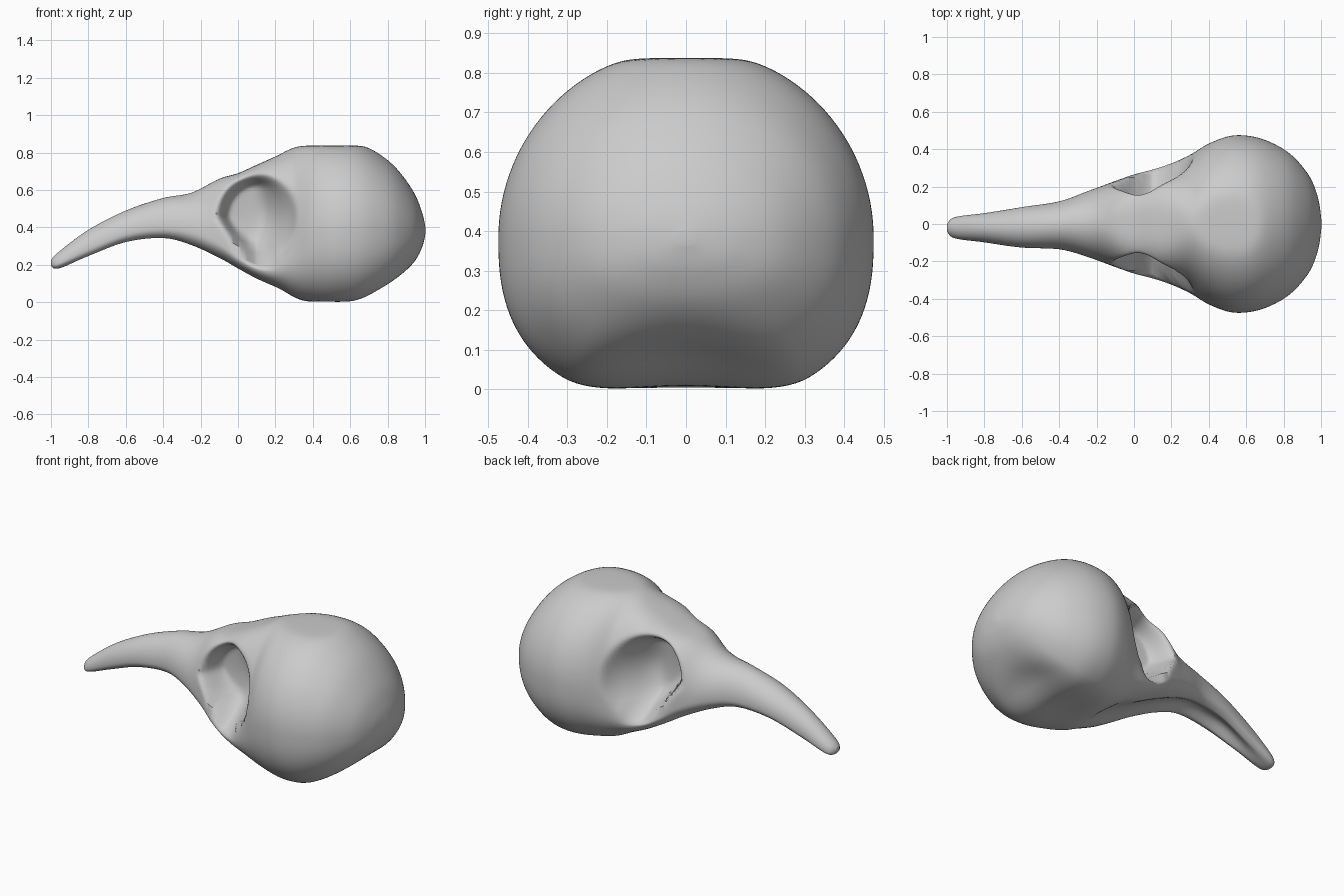
import bpy, bmesh, math
from mathutils import Vector

cube = bpy.data.objects.get("Cube")
if cube:
    bpy.data.objects.remove(cube, do_unlink=True)

bone = bpy.data.materials.new("bone grey")
bone.use_nodes = True
colour = (0.6, 0.6, 0.6, 1)
bone.diffuse_color = colour
bone.node_tree.nodes["Principled BSDF"].inputs["Base Color"].default_value = colour

# Cross-sections from beak tip to back of head:
# x, top, bottom, half width, height of widest point
STATIONS = [
    (-1.0, .225, .195, .018, .21), (-.96, .268, .18, .056, .21),
    (-.8, .387, .24, .078, .29), (-.6, .49, .313, .108, .37),
    (-.4, .557, .333, .128, .40), (-.25, .585, .293, .175, .38),
    (-.1, .66, .223, .23, .32), (0, .69, .17, .265, .24),
    (.1, .735, .115, .292, .19), (.2, .78, .065, .325, .19),
    (.3, .83, .005, .37, .27), (.4, .858, -.024, .43, .36),
    (.52, .865, -.036, .472, .38), (.64, .852, -.026, .467, .38),
    (.75, .797, .025, .428, .38), (.85, .713, .105, .362, .38),
    (.94, .588, .21, .252, .38), (.985, .478, .295, .135, .38),
    (1.002, .40, .365, .02, .38)]
STEPS, SIDES = 8, 128


def smooth(a, b, v):
    t = max(0, min(1, (v - a) / (b - a)))
    return t * t * (3 - 2 * t)


def section(t):
    """Smoothly interpolated cross-section values."""
    i = min(int(t), len(STATIONS) - 2)
    f = t - i
    last = len(STATIONS) - 1
    p0, p1, p2, p3 = (STATIONS[max(0, min(last, i + k))] for k in (-1, 0, 1, 2))
    return [b + .5 * f * (c - a + f * (2 * a - 5 * b + 4 * c - d + f * (3 * (b - c) + d - a)))
            for a, b, c, d in zip(p0, p1, p2, p3)]


def power(v, e):
    return math.copysign(abs(v) ** e, v)


def soft_positive(v):
    return (v + math.sqrt(v * v + .0002)) / 2


def surface_point(t, angle):
    x, top, bottom, width, wide = section(t)
    c, s = math.cos(angle), math.sin(angle)
    # Boxier underside, and a boxier roof over the eyes
    brow = smooth(-.2, 0, x) * (1 - smooth(.12, .32, x))
    e = 2 / (2 + 1.1 * brow if s > 0 else 2.5)
    y = width * power(c, e)
    z = wide + (top - wide if s > 0 else wide - bottom) * power(s, e)
    # Hollow palate, and the hollow between the two lobes of the head
    if s < 0:
        middle = max(0, 1 - (y / (width * .65)) ** 2) ** 1.5
        palate = .04 * smooth(-.95, -.6, x) * (1 - smooth(.2, .4, x))
        hollow = .045 * smooth(.25, .5, x) + .02 * smooth(.6, .8, x)
        z += (palate + hollow * (1 - smooth(.72, .97, x))) * middle * -s
    # Flattened crown
    z = .84 - soft_positive(.84 - z)
    # Bowl-shaped eye sockets, tapering downward, softer behind
    dx, dz = x - .1, z - .455
    r = math.hypot(dx / .215, dz / .235) + 15 * max(0, -dx) * max(0, -dz)
    rear = smooth(.05, .25, x)
    bowl = max(0, 1 - r * r)
    dent = (1 - rear) * smooth(-.03, .32, 1 - r) * (.85 + .15 * bowl) + rear * bowl
    floor = .06 + .05 * smooth(.1, .3, x)
    if abs(y) > floor:
        y = math.copysign(abs(y) + (floor - abs(y)) * dent, y)
    # Slight sideways lean of the beak
    y -= .02 * (1 - smooth(-.7, -.2, x))
    return Vector((x, y, z))


# Skull lofted as one continuous skin
bm = bmesh.new()
count = (len(STATIONS) - 1) * STEPS
rings = [[bm.verts.new(surface_point(i / STEPS, 2 * math.pi * j / SIDES))
          for j in range(SIDES)] for i in range(count + 1)]
for a, b in zip(rings, rings[1:]):
    for j in range(SIDES):
        k = (j + 1) % SIDES
        bm.faces.new((a[j], a[k], b[k], b[j]))
bm.faces.new(rings[0])
bm.faces.new(rings[-1])
bmesh.ops.recalc_face_normals(bm, faces=bm.faces)
mesh = bpy.data.meshes.new("skull")
bm.to_mesh(mesh)
bm.free()
mesh.materials.append(bone)
skull = bpy.data.objects.new("skull", mesh)
bpy.context.collection.objects.link(skull)
bpy.context.view_layer.objects.active = skull
skull.select_set(True)
bpy.ops.object.shade_smooth_by_angle(angle=math.radians(60))

# Soften the socket rims and hollows
soften = skull.modifiers.new("soften", 'SMOOTH')
soften.factor = .5
soften.iterations = 3
